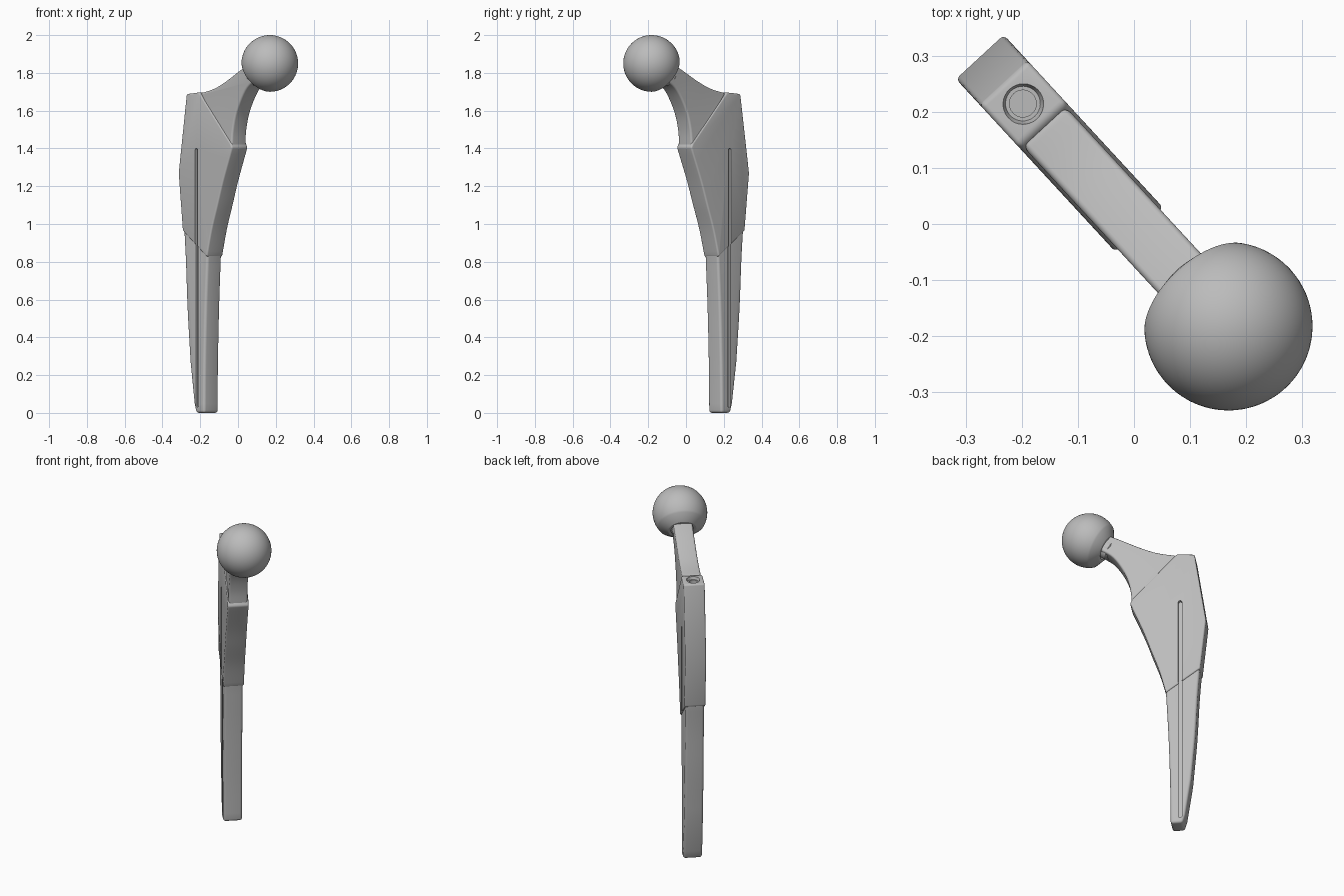
import bpy, bmesh, math
from mathutils import Matrix, Vector

if "Cube" in bpy.data.objects:
    bpy.data.objects.remove(bpy.data.objects["Cube"])

TURN = Matrix.Rotation(math.radians(-47.3), 4, 'Z')   # stem plane about the vertical
TILT = math.radians(32)                               # neck axis above horizontal
HEAD = Vector((0.248, 0, 1.85))

metal = bpy.data.materials.new("satin_grey_metal")
metal.use_nodes = True
grey = (0.5, 0.5, 0.5, 1)
metal.diffuse_color = grey
metal.node_tree.nodes["Principled BSDF"].inputs["Base Color"].default_value = grey


def add(name, bm, matrix=TURN):
    bmesh.ops.recalc_face_normals(bm, faces=bm.faces)
    mesh = bpy.data.meshes.new(name)
    bm.to_mesh(mesh)
    bm.free()
    mesh.materials.append(metal)
    ob = bpy.data.objects.new(name, mesh)
    bpy.context.collection.objects.link(ob)
    ob.matrix_world = matrix
    return ob


def slab(name, outline, y0, y1):
    """Outline in the stem plane, extruded through its thickness."""
    bm = bmesh.new()
    face = bm.faces.new([bm.verts.new((x, y0, z)) for x, z in outline])
    geo = bmesh.ops.extrude_face_region(bm, geom=[face])["geom"]
    moved = [g for g in geo if isinstance(g, bmesh.types.BMVert)]
    bmesh.ops.translate(bm, verts=moved, vec=(0, y1 - y0, 0))
    return add(name, bm)


def lathe(name, profile, matrix, steps=64):
    bm = bmesh.new()
    vs = [bm.verts.new((r, 0, z)) for r, z in profile]
    es = [bm.edges.new(p) for p in zip(vs, vs[1:])]
    bmesh.ops.spin(bm, geom=vs + es, axis=(0, 0, 1), cent=(0, 0, 0),
                   angle=math.tau, steps=steps, use_duplicate=False)
    bmesh.ops.remove_doubles(bm, verts=bm.verts, dist=1e-5)
    return add(name, bm, matrix)


def curve(points, n=5):
    """Smooth run through the given points."""
    pts = [Vector(p) for p in points]
    pts = [pts[0] * 2 - pts[1]] + pts + [pts[-1] * 2 - pts[-2]]
    out = []
    for a, b, c, d in zip(pts, pts[1:], pts[2:], pts[3:]):
        for i in range(n):
            t = i / n
            out.append(0.5 * (2 * b + (c - a) * t + (2 * a - 5 * b + 4 * c - d) * t ** 2
                              + (3 * b - a - 3 * c + d) * t ** 3))
    return [tuple(p) for p in out + [pts[-2]]]


def finish(ob, bevel=0, cutters=()):
    bpy.ops.object.select_all(action='DESELECT')
    bpy.context.view_layer.objects.active = ob
    ob.select_set(True)
    if bevel:
        m = ob.modifiers.new("rounded_edges", 'BEVEL')
        m.width, m.segments, m.angle_limit = bevel, 4, math.radians(40)
    for c in cutters:
        m = ob.modifiers.new("cut", 'BOOLEAN')
        m.operation, m.solver, m.object = 'DIFFERENCE', 'EXACT', c
    for m in list(ob.modifiers):
        bpy.ops.object.modifier_apply(modifier=m.name)
    bpy.ops.object.shade_smooth_by_angle(angle=math.radians(32))


# Lower stem: a long tapering blade
distal = slab("distal_stem",
              [(-0.275, 0), (-0.29, 0.05)]
              + curve([(-0.322, 0.27), (-0.345, 0.55), (-0.358, 0.8), (-0.37, 0.965)])
              + [(-0.37, 1.06), (-0.165, 1.0)]
              + curve([(-0.182, 0.83), (-0.196, 0.55), (-0.205, 0.25), (-0.208, 0)]),
              -0.052, 0.052)

# Upper body: slightly thicker and flared
proximal = slab("proximal_body",
                [(-0.373, 0.965), (-0.405, 1.27), (-0.342, 1.688), (-0.242, 1.697),
                 (0.004, 1.428)]
                + curve([(0.016, 1.405), (-0.055, 1.23), (-0.1, 1.1), (-0.145, 0.97),
                         (-0.183, 0.825)]),
                -0.058, 0.058)

# Curved neck rising into the ball
neck = slab("neck",
            curve([(-0.24, 1.693), (-0.16, 1.71), (-0.1, 1.73), (-0.02, 1.767),
                   (0.07, 1.815), (0.135, 1.846)])
            + curve([(0.19, 1.765), (0.11, 1.705), (0.045, 1.6), (0.015, 1.5), (0.006, 1.4)])
            + [(-0.04, 1.4)],
            -0.052, 0.052)

# Long round-ended grooves on both broad faces
SLOT_X, SLOT_R = -0.262, 0.01
capsule = []
for z, start in ((1.39, 0), (0.04, math.pi)):
    capsule += [(SLOT_X + SLOT_R * math.cos(start + math.pi * i / 8),
                 z + SLOT_R * math.sin(start + math.pi * i / 8)) for i in range(9)]
slots = [slab("groove_cutter", capsule, s * 0.04, s * 0.1) for s in (-1, 1)]

# Countersunk socket in the shoulder
socket = lathe("socket_cutter",
               [(0, -0.1), (0.024, -0.1), (0.024, -0.012), (0.031, -0.012),
                (0.037, 0.002), (0.037, 0.03), (0, 0.03)],
               TURN @ Matrix.Translation((-0.292, 0, 1.692)), 32)

finish(distal, 0.014, slots)
finish(proximal, 0.009, slots + [socket])
finish(neck, 0.022)
for c in slots + [socket]:
    bpy.data.objects.remove(c)

# Ball head with a chamfered opening, and the taper it sits on
axis = TURN @ Matrix.Translation(HEAD) @ Matrix.Rotation(math.pi / 2 - TILT, 4, 'Y')
R = 0.15
arc = [(R * math.sin(math.radians(a)), R * math.cos(math.radians(a)))
       for a in [122 * i / 30 for i in range(31)]]
ball = lathe("ball_head", arc + [(0.078, -0.112), (0.062, -0.112), (0.062, -0.07), (0, -0.07)], axis)
taper = lathe("neck_taper", [(0, -0.06), (0.054, -0.06), (0.056, -0.14), (0.05, -0.147), (0, -0.147)], axis)
finish(ball)
finish(taper)
